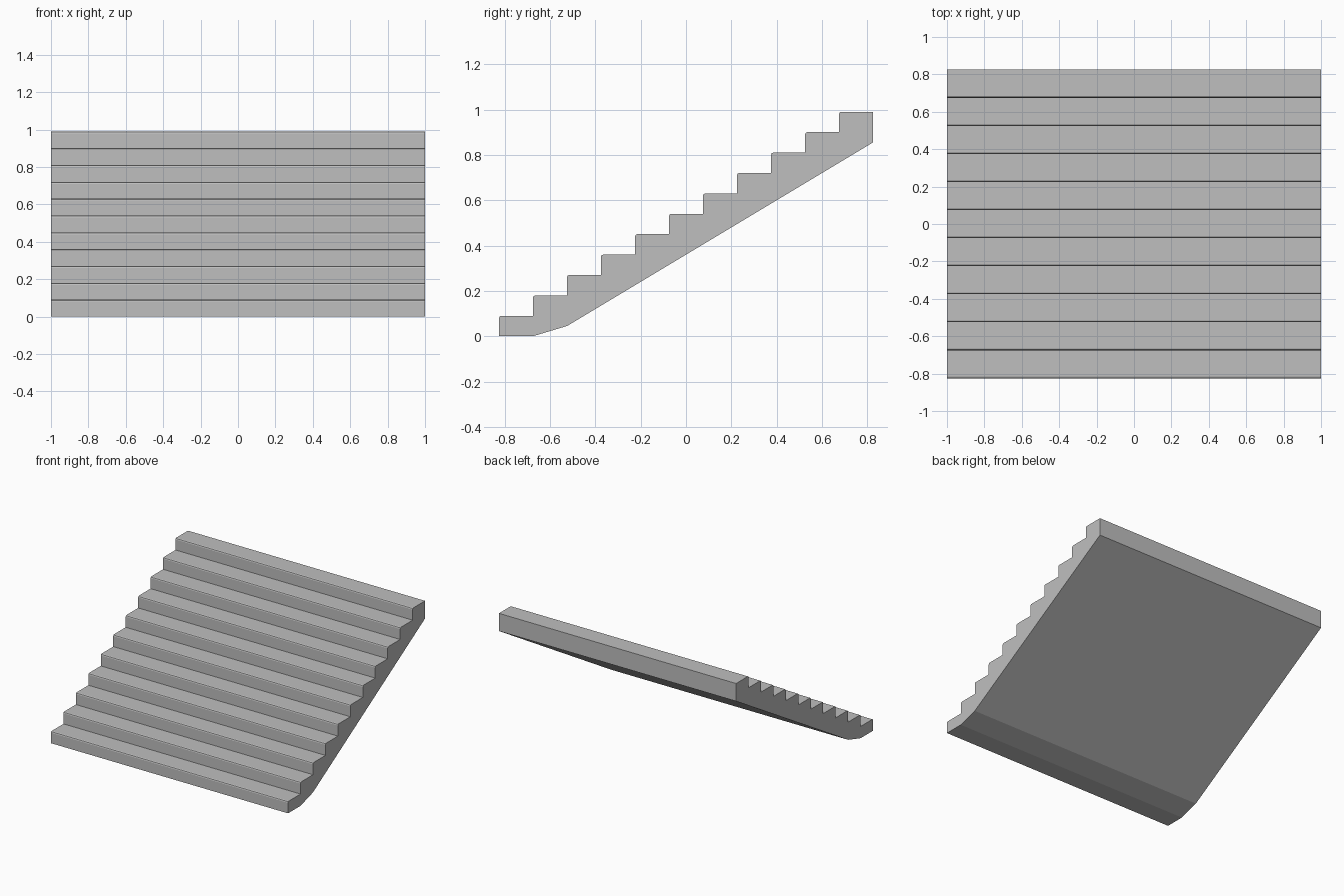
import bpy
import bmesh

cube = bpy.data.objects.get("Cube")
if cube:
    bpy.data.objects.remove(cube, do_unlink=True)

STEPS, TREAD, RISE = 11, 0.15, 0.09
HALF_WIDTH, NOSING = 1.0, 0.01
FRONT = -STEPS * TREAD / 2
BACK = -FRONT

# Plain grey concrete
grey = bpy.data.materials.new("concrete_grey")
grey.use_nodes = True
colour = (0.52, 0.52, 0.52, 1)
grey.diffuse_color = colour
grey.node_tree.nodes["Principled BSDF"].inputs["Base Color"].default_value = colour

# Side profile: sloping underside, then the steps from the front upwards
top = STEPS * RISE
profile = [(BACK, top), (BACK, top - RISE * 1.5),
           (FRONT + 2 * TREAD, RISE / 2), (FRONT + TREAD, 0), (FRONT, 0)]
nosings = []
for i in range(STEPS):
    y, z = FRONT + i * TREAD, (i + 1) * RISE
    nosings.append(len(profile))
    profile.append((y, z))
    if i < STEPS - 1:
        profile.append((y + TREAD, z))

# Extrude the profile across the width
bm = bmesh.new()
left, right = [[bm.verts.new((x, y, z)) for y, z in profile]
               for x in (HALF_WIDTH, -HALF_WIDTH)]
bm.faces.new(left)
bm.faces.new(right[::-1])
for i in range(len(profile)):
    j = (i + 1) % len(profile)
    bm.faces.new((left[i], right[i], right[j], left[j]))

# Rounded nosing on every step
edges = [bm.edges.get((left[i], right[i])) for i in nosings]
bmesh.ops.bevel(bm, geom=edges, offset=NOSING, offset_type='OFFSET',
                segments=2, profile=0.5, affect='EDGES')
bmesh.ops.recalc_face_normals(bm, faces=bm.faces)

mesh = bpy.data.meshes.new("staircase")
bm.to_mesh(mesh)
bm.free()
mesh.materials.append(grey)
stairs = bpy.data.objects.new("staircase", mesh)
bpy.context.collection.objects.link(stairs)
